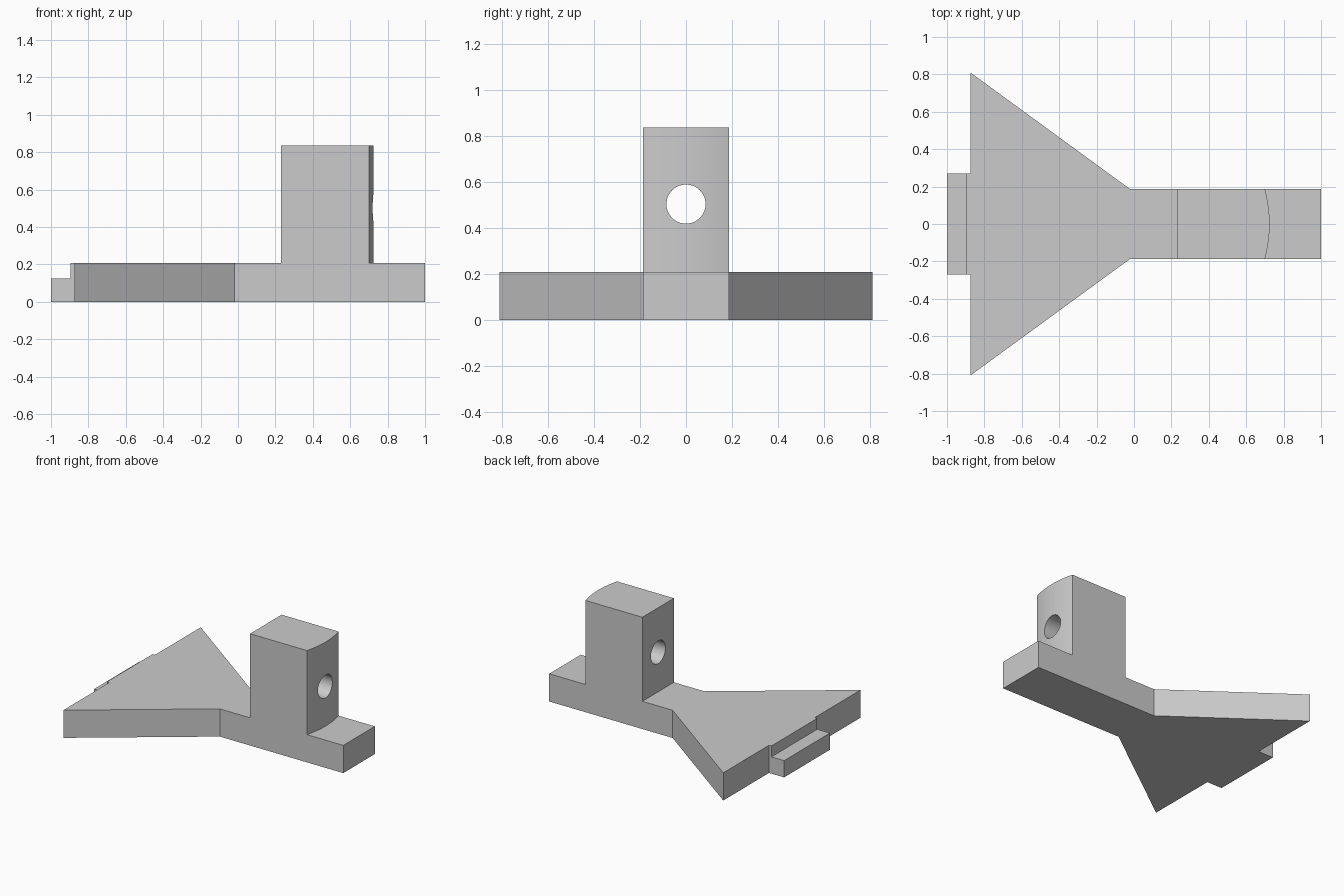
import bpy, bmesh, math
from mathutils import Matrix

cube = bpy.data.objects.get("Cube")
if cube:
    bpy.data.objects.remove(cube, do_unlink=True)

grey = bpy.data.materials.new("plain_grey")
grey.use_nodes = True
colour = (0.6, 0.6, 0.6, 1)
grey.diffuse_color = colour
grey.node_tree.nodes["Principled BSDF"].inputs["Base Color"].default_value = colour


def prism(name, outline, z0, z1):
    """Extrude a plan outline upwards."""
    bm = bmesh.new()
    face = bm.faces.new([bm.verts.new((x, y, z0)) for x, y in outline])
    new = bmesh.ops.extrude_face_region(bm, geom=[face])["geom"]
    bmesh.ops.translate(bm, vec=(0, 0, z1 - z0),
                        verts=[v for v in new if isinstance(v, bmesh.types.BMVert)])
    bmesh.ops.recalc_face_normals(bm, faces=bm.faces)
    return finish(name, bm)


def finish(name, bm):
    mesh = bpy.data.meshes.new(name)
    bm.to_mesh(mesh)
    bm.free()
    mesh.materials.append(grey)
    obj = bpy.data.objects.new(name, mesh)
    bpy.context.collection.objects.link(obj)
    return obj


def mirrored(half):
    """Complete an outline that is symmetric about y = 0."""
    return half + [(x, -y) for x, y in reversed(half)]


def boolean(target, tool, operation):
    bpy.context.view_layer.objects.active = target
    mod = target.modifiers.new(operation, 'BOOLEAN')
    mod.operation, mod.solver, mod.object = operation, 'EXACT', tool
    bpy.ops.object.modifier_apply(modifier=mod.name)
    bpy.data.objects.remove(tool, do_unlink=True)


HALF, TOP = 0.186, 0.207

# Flared base plate with its narrow neck and raised rear edge
body = prism("bracket_body", mirrored([
    (1, HALF), (-0.02, HALF), (-0.875, 0.81), (-0.875, 0.27), (-0.895, 0.27)]), 0, TOP)

# Low tab behind the plate
boolean(body, prism("rear_tab", mirrored([(-0.88, 0.27), (-1, 0.27)]), 0, 0.125), 'UNION')

# Upright post with a gently bowed face
radius, steps = 0.7, 24
sweep = math.asin(HALF / radius)
arc = [(0.025 + radius * math.cos(a), radius * math.sin(a))
       for a in (sweep * (2 * i / steps - 1) for i in range(steps + 1))]
post = prism("post", arc + [(0.23, HALF), (0.23, -HALF)], 0.1, 0.835)
boolean(body, post, 'UNION')

# Round hole through the post
bm = bmesh.new()
bmesh.ops.create_cone(bm, cap_ends=True, segments=48, radius1=0.085, radius2=0.085, depth=1,
                      matrix=Matrix.Translation((0.5, 0, 0.503)) @ Matrix.Rotation(math.pi / 2, 4, 'Y'))
boolean(body, finish("hole_cutter", bm), 'DIFFERENCE')

# Merge coplanar faces, then smooth only the curves
bm = bmesh.new()
bm.from_mesh(body.data)
bmesh.ops.remove_doubles(bm, verts=bm.verts, dist=1e-5)
bmesh.ops.dissolve_limit(bm, angle_limit=math.radians(0.3), verts=bm.verts, edges=bm.edges)
bm.to_mesh(body.data)
bm.free()
bpy.context.view_layer.objects.active = body
body.select_set(True)
bpy.ops.object.shade_smooth_by_angle(angle=math.radians(12))
